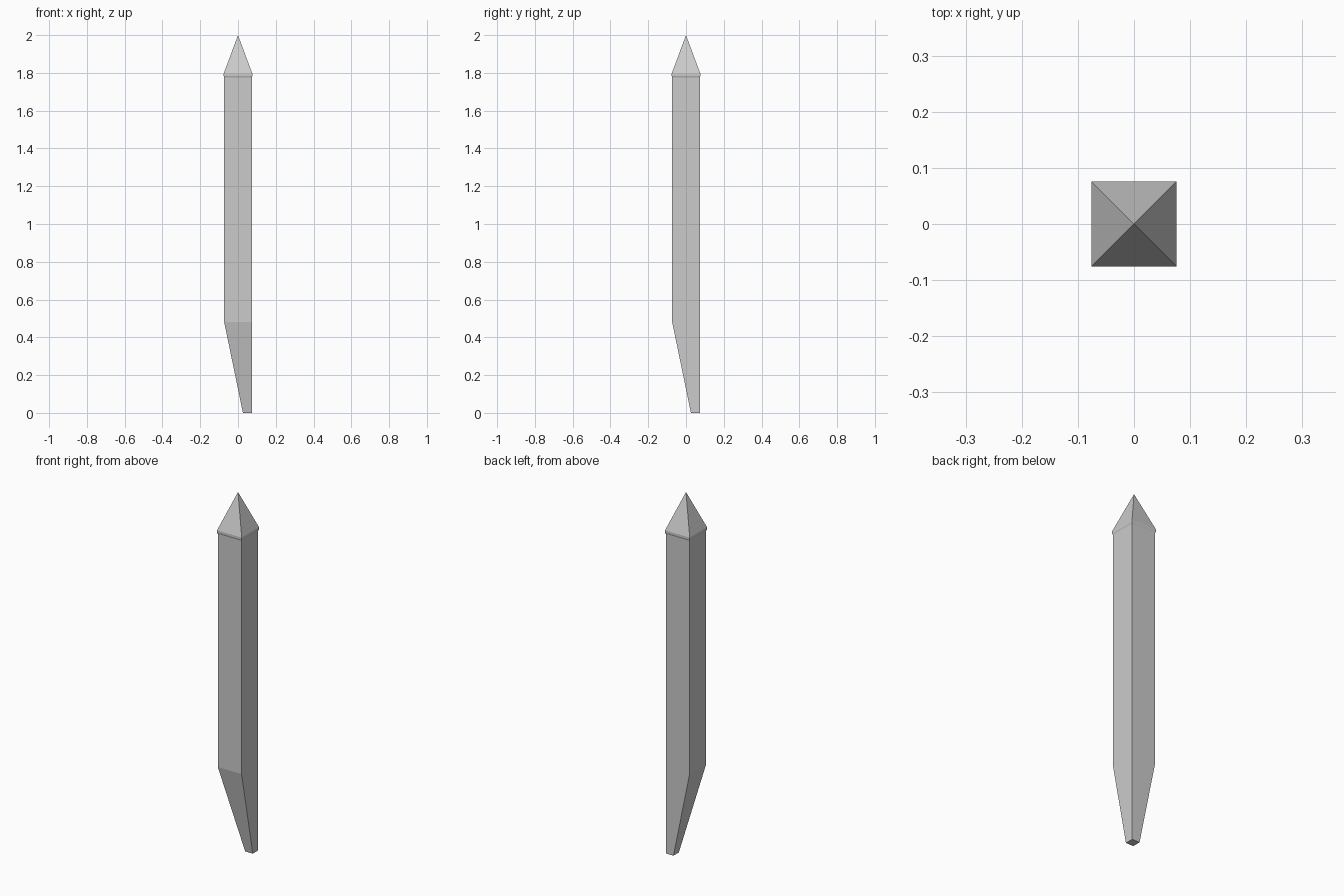
import bpy
import bmesh

cube = bpy.data.objects.get("Cube")
if cube:
    bpy.data.objects.remove(cube, do_unlink=True)

grey = bpy.data.materials.new("light grey")
grey.use_nodes = True
colour = (0.6, 0.6, 0.6, 1)
grey.diffuse_color = colour
grey.node_tree.nodes["Principled BSDF"].inputs["Base Color"].default_value = colour


def square_loft(name, rings):
    """Skin square rings given as (z, low corner, high corner); equal corners make a point."""
    bm = bmesh.new()
    loops = []
    for z, lo, hi in rings:
        corners = [(lo, lo)] if lo == hi else [(lo, lo), (hi, lo), (hi, hi), (lo, hi)]
        loops.append([bm.verts.new((x, y, z)) for x, y in corners])
    for a, b in zip(loops, loops[1:]):
        for i in range(4):
            j = (i + 1) % 4
            top = [b[0]] if len(b) == 1 else [b[j], b[i]]
            bm.faces.new([a[i], a[j]] + top)
    bm.faces.new(loops[0][::-1])
    if len(loops[-1]) == 4:
        bm.faces.new(loops[-1])
    bmesh.ops.recalc_face_normals(bm, faces=bm.faces)
    mesh = bpy.data.meshes.new(name)
    bm.to_mesh(mesh)
    bm.free()
    mesh.materials.append(grey)
    obj = bpy.data.objects.new(name, mesh)
    bpy.context.collection.objects.link(obj)
    return obj


# Square shaft, its foot cut on two sides to a point at the back left corner
square_loft("post_shaft", [(0, 0.026, 0.073), (0.48, -0.073, 0.073), (1.78, -0.073, 0.073)])

# Pyramid cap with a thin lip
square_loft("post_cap", [(1.776, -0.073, 0.073), (1.784, -0.076, 0.076),
                         (1.796, -0.076, 0.076), (2, 0, 0)])
